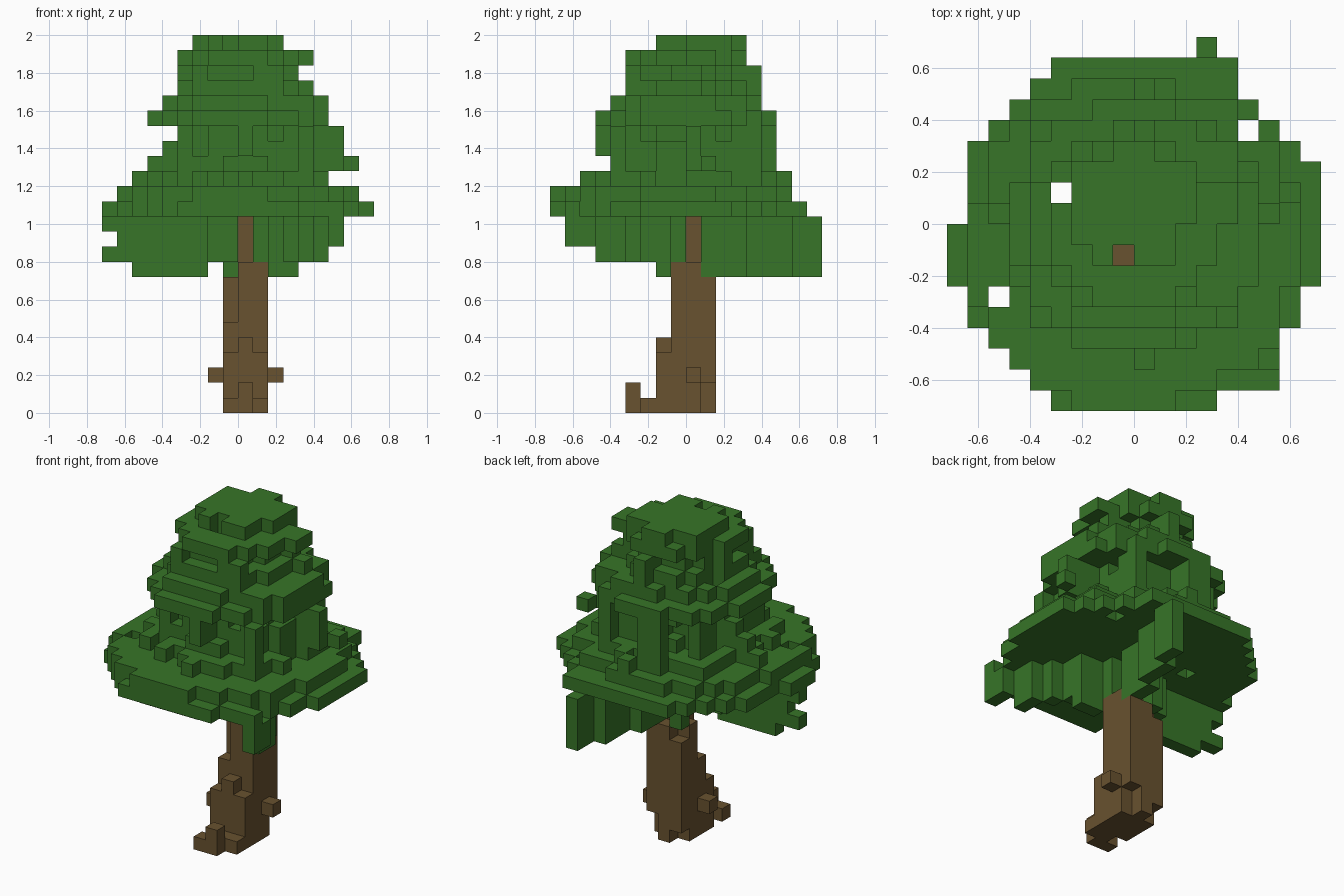
import bpy
import bmesh
import math
import random

random.seed(7)
CUBE = 0.08

if "Cube" in bpy.data.objects:
    bpy.data.objects.remove(bpy.data.objects["Cube"], do_unlink=True)


def make_material(name, colour):
    mat = bpy.data.materials.new(name)
    mat.use_nodes = True
    mat.diffuse_color = colour
    mat.node_tree.nodes["Principled BSDF"].inputs["Base Color"].default_value = colour
    return mat


def block(x0, x1, y0, y1, z0, z1):
    """All cells from the first to the last index, inclusive."""
    return {(x, y, z) for x in range(x0, x1 + 1)
            for y in range(y0, y1 + 1) for z in range(z0, z1 + 1)}


def column(x, y, z0, z1):
    return block(x, x, y, y, z0, z1)


def fin(angle, end, z0, z1):
    """Upright sheet of cells running outward from the centre."""
    cells = set()
    a = math.radians(angle)
    for step in range(4, end * 2 + 1):
        x = math.floor(math.cos(a) * step / 2)
        y = math.floor(math.sin(a) * step / 2)
        cells |= column(x, y, z0, z1)
    return cells


def disc(z, x0, x1, y0, y1, ragged):
    """Round layer filling the given index limits, with a ragged rim."""
    cells = set()
    mx, my = (x0 + x1) / 2, (y0 + y1) / 2
    rx, ry = (x1 - x0) / 2, (y1 - y0) / 2
    for x in range(x0, x1):
        for y in range(y0, y1):
            u, v = (x + 0.5 - mx) / rx, (y + 0.5 - my) / ry
            if u * u + v * v <= 1 + random.uniform(-ragged, ragged):
                cells.add((x, y, z))
    return cells


def build(name, cells, mat, hidden):
    """Skin the outside of a set of cells."""
    bm = bmesh.new()
    verts = {}

    def corner(p):
        if p not in verts:
            verts[p] = bm.verts.new([c * CUBE for c in p])
        return verts[p]

    for cell in sorted(cells):
        for axis in range(3):
            for side in (0, 1):
                near = list(cell)
                near[axis] += 2 * side - 1
                if tuple(near) in cells or tuple(near) in hidden:
                    continue
                b, c = (axis + 1) % 3, (axis + 2) % 3
                loop = []
                for db, dc in ((0, 0), (1, 0), (1, 1), (0, 1)):
                    p = list(cell)
                    p[axis] += side
                    p[b] += db
                    p[c] += dc
                    loop.append(corner(tuple(p)))
                bm.faces.new(loop if side else loop[::-1])
    mesh = bpy.data.meshes.new(name)
    bm.to_mesh(mesh)
    bm.free()
    mesh.materials.append(mat)
    obj = bpy.data.objects.new(name, mesh)
    bpy.context.collection.objects.link(obj)


# Trunk: square post, thinner near the top, chipped at the back of the base
trunk = block(-1, 1, -1, 1, 0, 8) - column(-1, -1, 6, 8)
trunk -= column(1, 1, 0, 1) | {(-1, 1, 0), (-1, 1, 8)}
trunk |= block(0, 1, -1, 0, 9, 9) | column(0, 0, 9, 12)

# Roots and knots
trunk |= block(-1, 1, -2, -2, 0, 3) | {(0, -2, 4)}
trunk |= block(0, 1, -3, -3, 0, 0) | block(-1, 0, -4, -4, 0, 0) | {(0, -4, 1)}
trunk |= {(2, 0, 2), (-2, -1, 2)}

# Leaf layers: z, x limits, y limits, raggedness
layers = (
    (13, -9, 9, -9, 8, 0.0),
    (14, -8, 8, -9, 7, 0.05),
    (15, -6, 6, -6, 6, 0.25),
    (16, -4, 5, -5, 4, 0.15),
    (17, -4, 5, -4, 4, 0.1),
    (18, -4, 4, -4, 4, 0.1),
    (19, -6, 6, -6, 6, 0.05),
    (20, -5, 6, -5, 5, 0.15),
    (21, -4, 4, -4, 4, 0.15),
    (22, -3, 3, -3, 3, 0.1),
    (23, -4, 4, -4, 4, 0.05),
    (24, -3, 3, -2, 4, 0.15),
)
leaves = set()
for layer in layers:
    leaves |= disc(*layer)

# Fins below the middle tier: angle, reach, lowest and highest layer
for ray in ((5, 7, 16, 18), (50, 6, 15, 18), (100, 6, 15, 18), (140, 5, 15, 18),
            (175, 6, 15, 16), (175, 5, 17, 17), (220, 5, 15, 18),
            (275, 6, 17, 18), (315, 6, 15, 18)):
    leaves |= fin(*ray)

# Fins below the top tier
for angle, reach in ((20, 4), (85, 5), (175, 4), (235, 4), (300, 4)):
    leaves |= fin(angle, reach, 21, 22)

# Odd leaf clumps at the rims
leaves |= block(-4, 4, 7, 7, 13, 13) | block(-4, 3, -9, -9, 13, 13)
leaves |= block(3, 6, -8, -8, 13, 13) | block(8, 8, -3, 2, 13, 13)
leaves |= {(6, 4, 13), (-8, -4, 13), (7, 1, 16), (-7, 0, 15), (0, 6, 15), (0, -7, 15)}
leaves |= {(4, 1, 21), (4, 0, 23), (4, 1, 23)}
leaves -= column(5, 4, 13, 14) | column(-7, -4, 13, 14) | block(-9, -9, 0, 2, 13, 13)

# Hanging leaf sheet, front left
for x, y, low in ((1, -1, 10), (2, -2, 9), (3, -2, 9), (3, -3, 10), (4, -4, 10),
                  (5, -5, 10), (5, -6, 10), (6, -7, 11), (6, -8, 11)):
    leaves |= column(x, y, low, 12)

# Hanging leaf sheet, back
for y, x in enumerate((1, 1, 1, 2, 2, 2, 3, 3), start=1):
    leaves |= column(x, y, 9, 12)
leaves |= column(-1, 1, 9, 12)

# Hanging leaf sheet, right
leaves |= block(-3, -1, -1, -1, 10, 12) | block(-8, -3, -2, -2, 10, 12)
leaves |= block(-7, -3, -2, -2, 9, 9) | {(-9, -2, 10), (-9, -2, 12)}

# Gaps open from top to bottom
leaves -= column(-4, 1, 9, 24) | column(-1, -2, 9, 24)
leaves -= trunk

bark = make_material("bark brown", (0.140, 0.084, 0.029, 1))
leaf = make_material("leaf green", (0.038, 0.178, 0.021, 1))
build("trunk", trunk, bark, leaves)
build("foliage", leaves, leaf, trunk)
